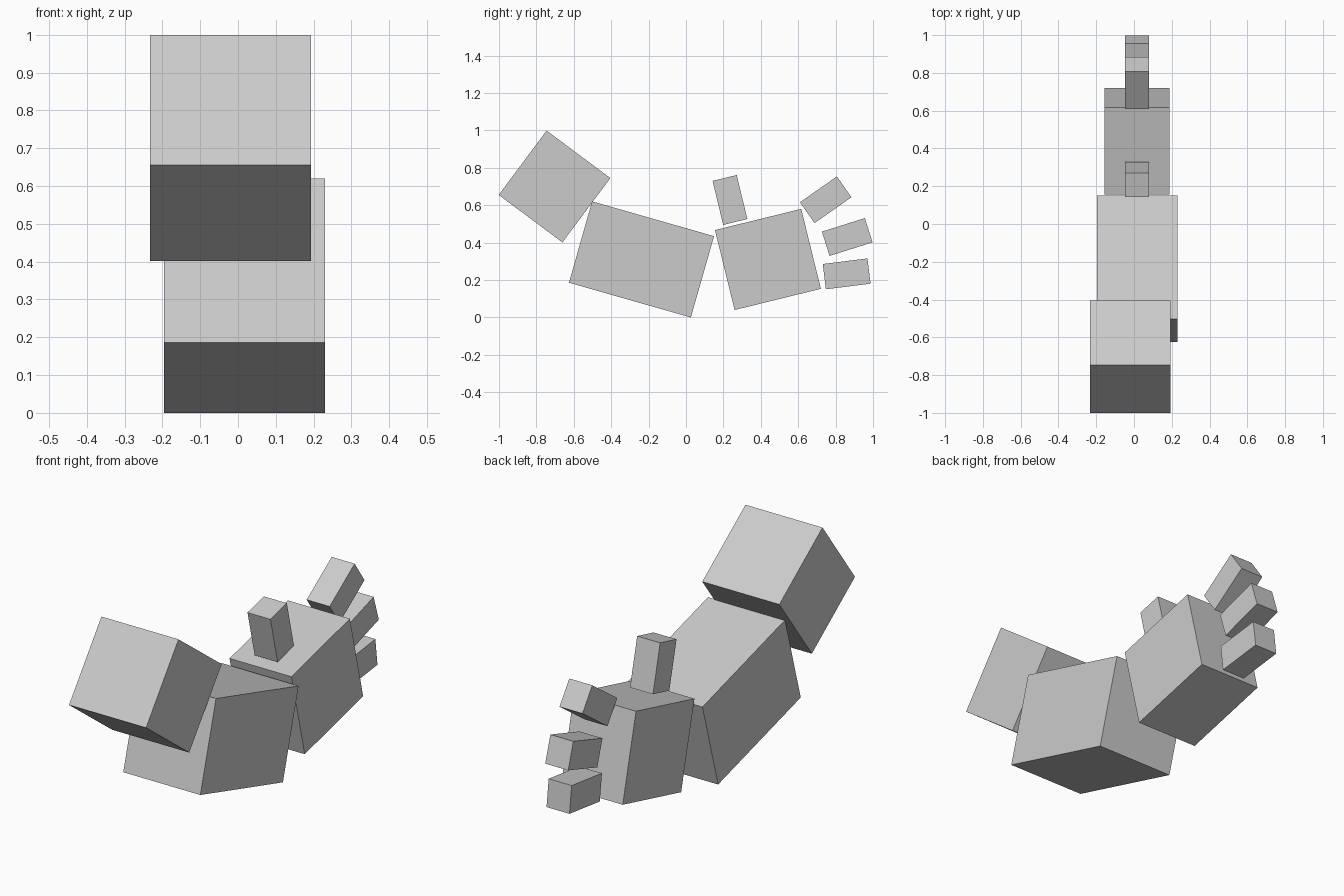
import bpy
import math

# Remove the default cube only
default_cube = bpy.data.objects.get("Cube")
if default_cube:
    bpy.data.objects.remove(default_cube, do_unlink=True)

# Single flat colour
grey = bpy.data.materials.new("light_grey")
grey.use_nodes = True
colour = (0.6, 0.6, 0.6, 1.0)
grey.diffuse_color = colour
shader = next(n for n in grey.node_tree.nodes if n.type == "BSDF_PRINCIPLED")
shader.inputs["Base Color"].default_value = colour


def add_block(name, centre, size, tilt):
    """Add a flat-sided box, tilted in degrees about the x axis."""
    bpy.ops.mesh.primitive_cube_add(size=1, location=centre,
                                    rotation=(math.radians(tilt), 0, 0))
    block = bpy.context.object
    block.name = name
    block.scale = size
    bpy.ops.object.transform_apply(location=False, rotation=False, scale=True)
    block.data.materials.append(grey)
    return block


# Arm segments, from the shoulder to the palm
add_block("upper_arm", (-0.02, -0.703, 0.70), (0.426, 0.425, 0.429), -36.7)
add_block("forearm", (0.017, -0.238, 0.31), (0.426, 0.678, 0.452), -15.9)
add_block("palm", (0.016, 0.438, 0.31), (0.342, 0.475, 0.44), 13.8)

# Thumb standing on the palm
finger_x, finger_width = 0.0165, 0.127
add_block("thumb", (finger_x, 0.235, 0.628), (finger_width, 0.133, 0.242), 13.6)

# Fingers fanned out at the end of the palm: y, z, tilt
fingers = {
    "upper_finger": (0.747, 0.629, 35),
    "middle_finger": (0.862, 0.43, 17.5),
    "lower_finger": (0.859, 0.233, 7.1),
}
for name, (y, z, tilt) in fingers.items():
    add_block(name, (finger_x, y, z), (finger_width, 0.241, 0.136), tilt)
